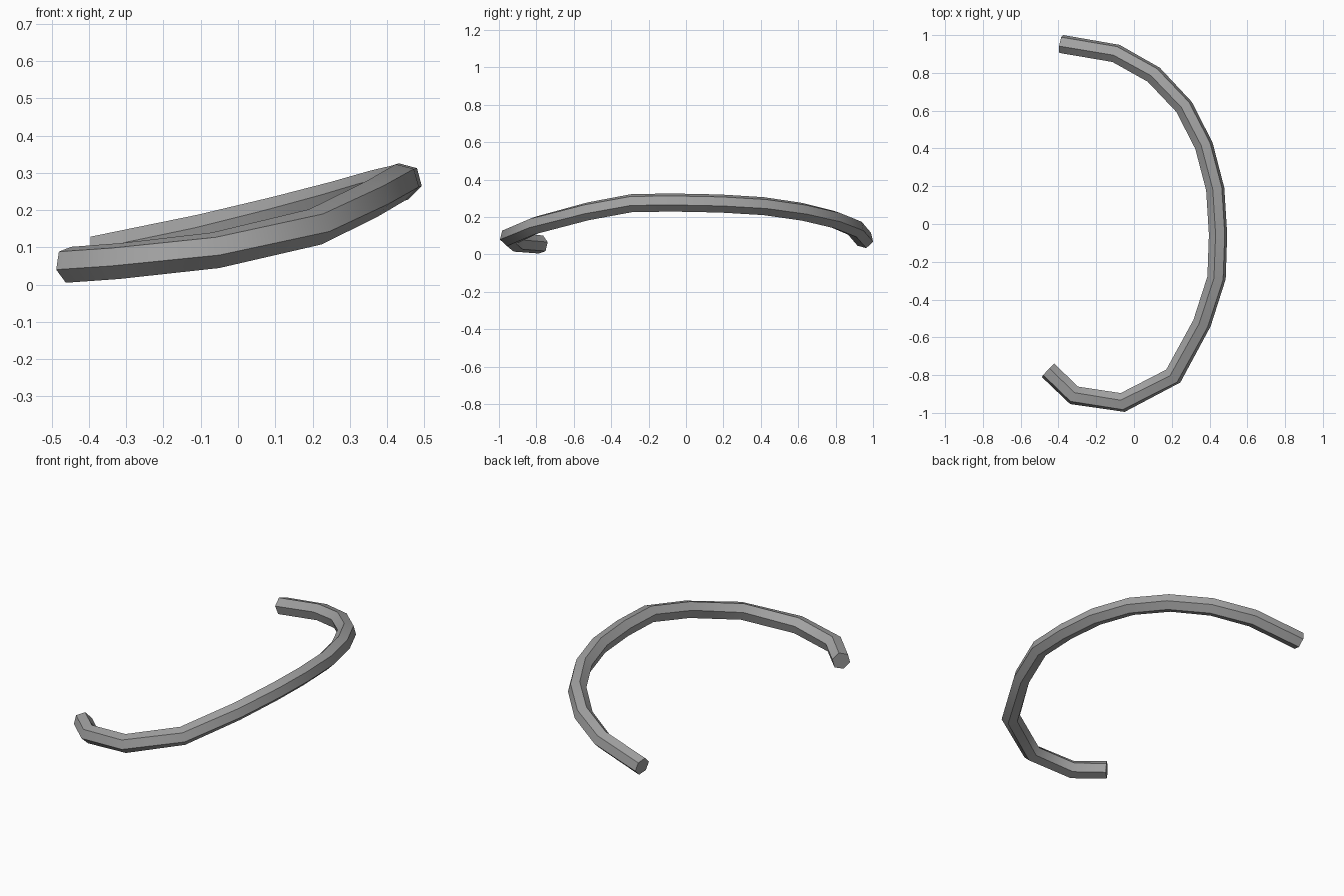
import bpy, bmesh
from math import cos, sin, radians, sqrt
from mathutils import Vector

if "Cube" in bpy.data.objects:
    bpy.data.objects.remove(bpy.data.objects["Cube"], do_unlink=True)

# Centre line of the bent bar, from the rear tip round to the front tip
PATH = [Vector(p) for p in (
    (-.385, .953, .081), (-.095, .903, .140), (.105, .79, .187),
    (.265, .62, .228), (.37, .415, .258), (.43, .185, .272),
    (.445, -.055, .277), (.437, -.285, .275), (.36, -.525, .23),
    (.208, -.805, .155), (-.06, -.945, .092), (-.317, -.907, .063),
    (-.455, -.775, .053))]
RADIUS = .05
SIDES = 6
ROLL = radians(-15)

# One grey material
grey = bpy.data.materials.new("plain grey")
grey.use_nodes = True
colour = (.36, .36, .36, 1)
grey.diffuse_color = colour
grey.node_tree.nodes["Principled BSDF"].inputs["Base Color"].default_value = colour


def ring(bm, i):
    """Hexagonal section, mitred between its neighbouring segments."""
    last = len(PATH) - 1
    before = (PATH[max(i, 1)] - PATH[max(i, 1) - 1]).normalized()
    after = (PATH[min(i + 1, last)] - PATH[min(i, last - 1)]).normalized()
    tangent = (before + after).normalized()
    side = Vector((0, 0, 1)).cross(tangent).normalized()
    up = tangent.cross(side)
    mitre = 1 / sqrt((1 + before.dot(after)) / 2)
    verts = []
    for k in range(SIDES):
        a = ROLL + radians(360 / SIDES) * k
        verts.append(bm.verts.new(
            PATH[i] + RADIUS * (side * cos(a) * mitre + up * sin(a))))
    return verts


# Bridge the sections and cap both ends
bm = bmesh.new()
rings = [ring(bm, i) for i in range(len(PATH))]
for a, b in zip(rings, rings[1:]):
    for k in range(SIDES):
        n = (k + 1) % SIDES
        bm.faces.new((a[k], a[n], b[n], b[k]))
bm.faces.new(rings[0])
bm.faces.new(rings[-1])
bmesh.ops.recalc_face_normals(bm, faces=bm.faces)

mesh = bpy.data.meshes.new("curved_bar")
bm.to_mesh(mesh)
bm.free()
mesh.materials.append(grey)
bar = bpy.data.objects.new("curved_bar", mesh)
bpy.context.collection.objects.link(bar)

# Smooth along the length, crisp along the six ridges
bpy.ops.object.select_all(action="DESELECT")
bar.select_set(True)
bpy.context.view_layer.objects.active = bar
bpy.ops.object.shade_smooth_by_angle(angle=radians(45))
